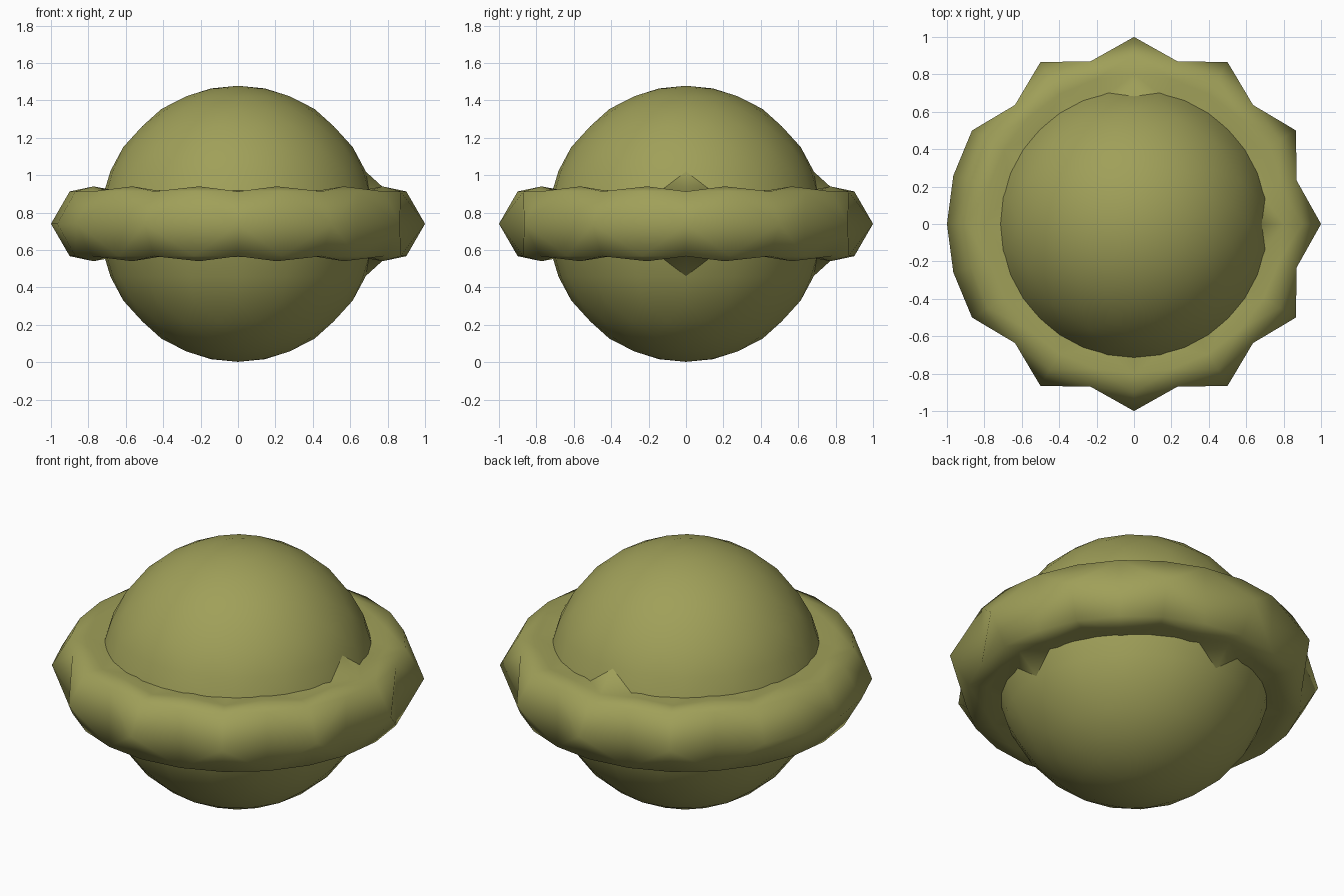
import bpy, bmesh
from math import sin, cos, pi

if "Cube" in bpy.data.objects:
    bpy.data.objects.remove(bpy.data.objects["Cube"])

CZ, R = 0.74, 0.738

olive = bpy.data.materials.new("olive")
olive.diffuse_color = (0.35, 0.35, 0.10, 1)
olive.use_nodes = True
olive.node_tree.nodes["Principled BSDF"].inputs["Base Color"].default_value = olive.diffuse_color


def finish(bm, name):
    bmesh.ops.recalc_face_normals(bm, faces=bm.faces)
    for f in bm.faces:
        f.smooth = True
    me = bpy.data.meshes.new(name)
    bm.to_mesh(me)
    bm.free()
    me.materials.append(olive)
    ob = bpy.data.objects.new(name, me)
    ob.location.z = CZ
    bpy.context.collection.objects.link(ob)


# Ball: 32 x 16 sphere thinned to every other point, hidden waist removed
bm = bmesh.new()
for s in (1, -1):
    bm.verts.new((0, 0, s * R))
    for j in range(1, 8):
        t = j * pi / 16
        for i in range(32):
            if j >= 6 or (i + j) % 2:
                a = i * pi / 16
                bm.verts.new((R * sin(t) * cos(a), R * sin(t) * sin(a), s * R * cos(t)))
bmesh.ops.convex_hull(bm, input=bm.verts)
waist = [f for f in bm.faces if abs(f.calc_center_median().z) < 0.12]
bmesh.ops.delete(bm, geom=waist, context='FACES')
finish(bm, "ball")


# Ring: 24 sectors, tips on even sectors, notches on most odd ones
def ring_point(i, k):
    odd = i % 2
    if k == 0:
        return (0.9 if odd and i not in (11, 13) else 1.0), 0
    if k == 1:
        return 0.9, 0.173
    if k == 2:
        return 0.8, (0.2 if odd else 0.173)
    # pointed webs joining the ring to the ball on the right and back
    return (0.68, 0.282) if i in (0, 6) else (0.69, 0.18)


bm = bmesh.new()
grid = []
for i in range(24):
    a = i * pi / 12
    row = []
    for k in range(-3, 4):
        r, z = ring_point(i, abs(k))
        row.append(bm.verts.new((r * cos(a), r * sin(a), z if k >= 0 else -z)))
    grid.append(row)
for i in range(24):
    e, o = grid[i], grid[(i + 1) % 24]
    if i % 2:
        e, o = o, e
    for k in range(6):
        # diagonal runs from the even tip to the odd neighbour
        if k >= 3:
            tris = ((e[k], o[k], o[k + 1]), (e[k], o[k + 1], e[k + 1]))
        else:
            tris = ((e[k + 1], o[k + 1], o[k]), (e[k + 1], o[k], e[k]))
        for t in tris:
            bm.faces.new(t)
finish(bm, "ring")
